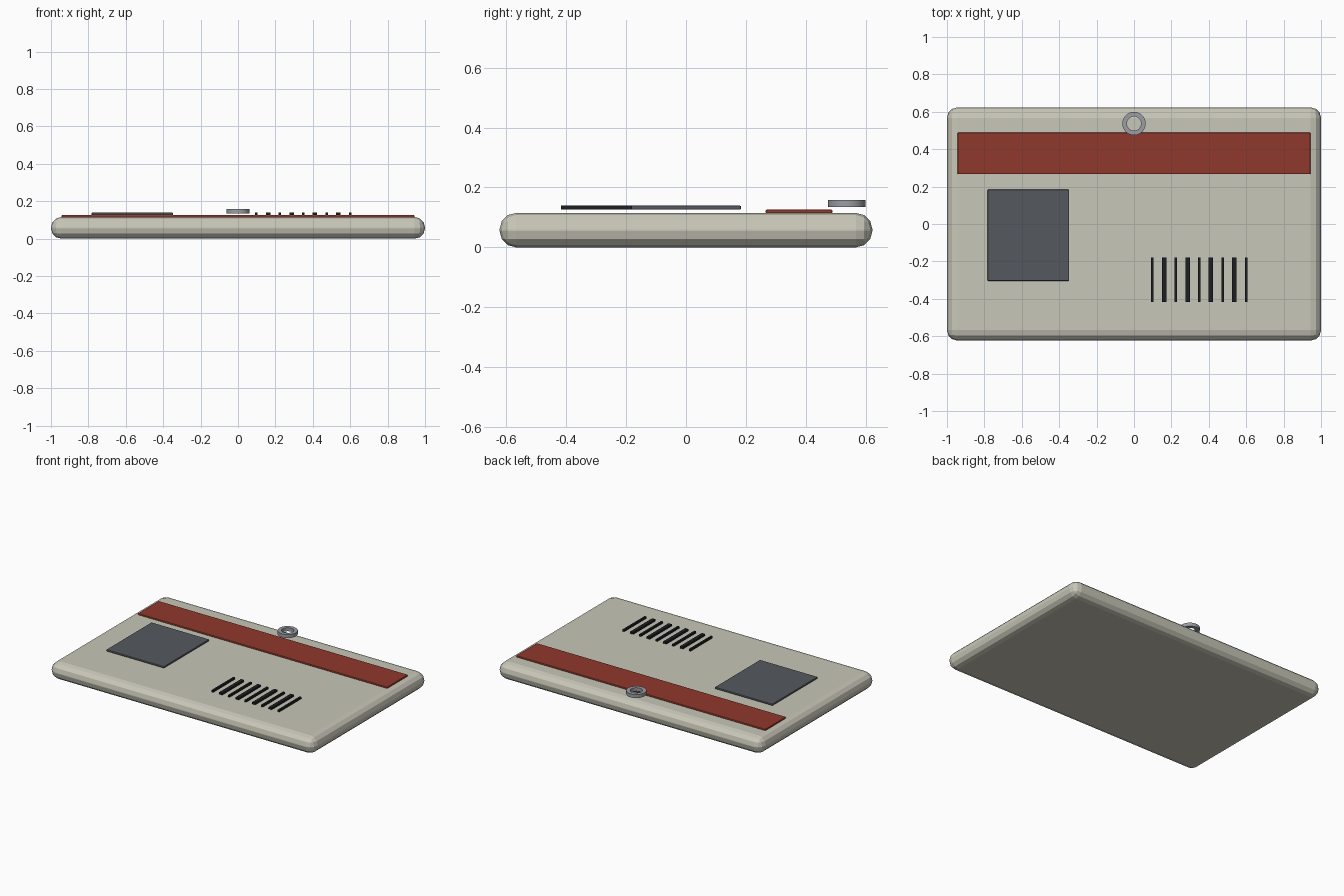
import bpy, bmesh, math

if "Cube" in bpy.data.objects:
    bpy.data.objects.remove(bpy.data.objects["Cube"])


def material(name, rgb):
    m = bpy.data.materials.new(name)
    m.diffuse_color = (*rgb, 1)
    m.use_nodes = True
    m.node_tree.nodes["Principled BSDF"].inputs["Base Color"].default_value = m.diffuse_color
    return m


cream = material("cream", (0.58, 0.57, 0.48))
red = material("red", (0.28, 0.04, 0.025))
slate = material("slate", (0.09, 0.10, 0.115))
black = material("black", (0.012, 0.013, 0.017))
steel = material("steel", (0.32, 0.34, 0.37))


def finish(bm, name, mat):
    bmesh.ops.recalc_face_normals(bm, faces=bm.faces)
    me = bpy.data.meshes.new(name)
    bm.to_mesh(me)
    bm.free()
    me.materials.append(mat)
    ob = bpy.data.objects.new(name, me)
    bpy.context.collection.objects.link(ob)
    return ob


def box(name, x, y, z, mat, bevel=0, segments=1):
    """Box from (min, max) ranges, with optional rounded edges."""
    bm = bmesh.new()
    bmesh.ops.create_cube(bm, size=1)
    for v in bm.verts:
        for i, (lo, hi) in enumerate((x, y, z)):
            v.co[i] = hi if v.co[i] > 0 else lo
    if bevel:
        bmesh.ops.bevel(bm, geom=bm.edges[:], offset=bevel, segments=segments,
                        profile=0.5, affect='EDGES')
    return finish(bm, name, mat)


# Card body with fully rounded rim
box("card_body", (-1, 1), (-0.623, 0.623), (0, 0.115), cream, 0.055, 3)

# Header stripe and photo panel
box("header_stripe", (-0.943, 0.943), (0.266, 0.489), (0.113, 0.126), red, 0.004, 2)
box("photo_panel", (-0.783, -0.347), (-0.304, 0.184), (0.126, 0.139), slate, 0.004, 2)

# Barcode: alternating thin and thick bars
for i in range(9):
    cx = 0.0985 + i * 0.0626
    half = 0.012 if i % 2 else 0.0065
    box(f"barcode_bar_{i + 1}", (cx - half, cx + half), (-0.418, -0.18),
        (0.126, 0.139), black)

# Lanyard eyelet: flat washer ring
bm = bmesh.new()
n = 32
profile = [(0.038, 0.134), (0.0625, 0.134), (0.0625, 0.158), (0.038, 0.158)]
rings = []
for k in range(n):
    a = 2 * math.pi * k / n
    rings.append([bm.verts.new((r * math.cos(a), 0.537 + r * math.sin(a), z))
                  for r, z in profile])
for k in range(n):
    p, q = rings[k], rings[(k + 1) % n]
    for j in range(4):
        bm.faces.new((p[j], q[j], q[(j + 1) % 4], p[(j + 1) % 4]))
eyelet = finish(bm, "lanyard_eyelet", steel)
bpy.context.view_layer.objects.active = eyelet
eyelet.select_set(True)
bpy.ops.object.shade_smooth_by_angle(angle=math.radians(35))
